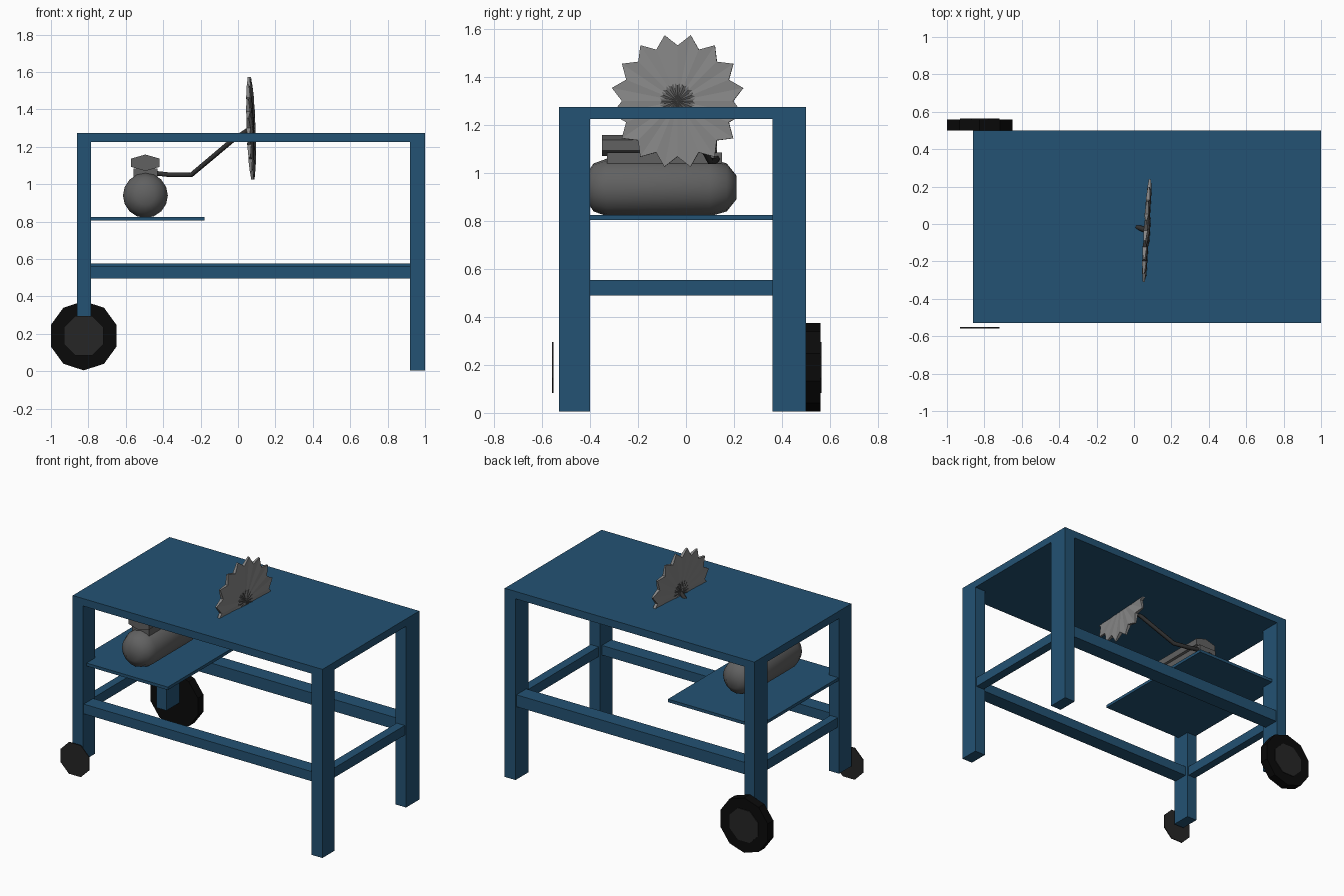
import bpy, bmesh, math
from mathutils import Matrix, Vector

if "Cube" in bpy.data.objects:
    bpy.data.objects.remove(bpy.data.objects["Cube"], do_unlink=True)


def material(name, rgb):
    m = bpy.data.materials.new(name)
    m.use_nodes = True
    m.diffuse_color = (*rgb, 1)
    bsdf = next(n for n in m.node_tree.nodes if n.type == 'BSDF_PRINCIPLED')
    bsdf.inputs["Base Color"].default_value = (*rgb, 1)
    return m


BLUE = material("blue paint", (0.017, 0.085, 0.172))
BLACK = material("black rubber", (0.003, 0.003, 0.003))
HUB = material("dark grey hub", (0.019, 0.019, 0.019))
MOTOR = material("motor grey", (0.12, 0.12, 0.12))
STEEL = material("blade steel", (0.24, 0.24, 0.24))
SHAFT = material("dark shaft", (0.03, 0.03, 0.03))


def finish(name, bm, mat, smooth=None):
    bmesh.ops.recalc_face_normals(bm, faces=bm.faces[:])
    me = bpy.data.meshes.new(name)
    bm.to_mesh(me)
    bm.free()
    me.materials.append(mat)
    ob = bpy.data.objects.new(name, me)
    bpy.context.collection.objects.link(ob)
    if smooth:
        bpy.ops.object.select_all(action='DESELECT')
        ob.select_set(True)
        bpy.context.view_layer.objects.active = ob
        bpy.ops.object.shade_smooth_by_angle(angle=math.radians(smooth))
    return ob


def box(name, x, y, z, mat=BLUE):
    bm = bmesh.new()
    bmesh.ops.create_cube(bm, size=1)
    for v in bm.verts:
        v.co = [lo + (c + 0.5) * (hi - lo) for c, (lo, hi) in zip(v.co, (x, y, z))]
    return finish(name, bm, mat)


def lathe_y(name, profile, x, z, sides, mat, turn=0, smooth=None, squash=1):
    """Rings of (y, radius) along the y axis, capped at both ends."""
    bm = bmesh.new()
    rings = []
    for y, r in profile:
        angles = [turn + math.tau * i / sides for i in range(sides)]
        rings.append([bm.verts.new((x + r * math.cos(a), y, z + squash * r * math.sin(a)))
                      for a in angles])
    for a, b in zip(rings, rings[1:]):
        for i in range(sides):
            j = (i + 1) % sides
            bm.faces.new((a[i], a[j], b[j], b[i]))
    bm.faces.new(rings[0])
    bm.faces.new(rings[-1])
    return finish(name, bm, mat, smooth)


def toothed_disc(name, tip, root, half, mat, teeth=16):
    """Toothed plate with radial ridges, facing +x."""
    bm = bmesh.new()
    front, back = [], []
    for i in range(teeth * 2):
        r = root if i % 2 else tip
        a = math.tau * (i + 1) / (teeth * 2)
        y, z = r * math.cos(a), r * math.sin(a)
        t = half if i % 2 else half * 0.5
        front.append(bm.verts.new((t, y, z)))
        back.append(bm.verts.new((-t, y, z)))
    cf, cb = bm.verts.new((half, 0, 0)), bm.verts.new((-half, 0, 0))
    n = len(front)
    for i in range(n):
        j = (i + 1) % n
        bm.faces.new((front[i], front[j], cf))
        bm.faces.new((back[j], back[i], cb))
        bm.faces.new((front[i], back[i], back[j], front[j]))
    ob = finish(name, bm, mat)
    lean = Vector((1, -0.06, 0.035)).to_track_quat('X', 'Z').to_matrix().to_4x4()
    ob.matrix_world = Matrix.Translation((0.07, -0.035, 1.3)) @ lean
    return ob


# Table top and legs
FRONT, BACK = (-0.53, -0.40), (0.36, 0.50)
RIGHT, LEFT = (-0.86, -0.785), (0.92, 1.0)
box("table_top", (-0.86, 1.0), (-0.53, 0.50), (1.225, 1.275))
for yname, y in (("front", FRONT), ("back", BACK)):
    box(yname + "_left_leg", LEFT, y, (0.005, 1.23))
    box(yname + "_right_leg", RIGHT, y, (0.18, 1.23))

# Lower rails and motor shelf
box("front_rail", (-0.79, 0.925), (-0.52, -0.42), (0.495, 0.56))
box("back_rail", (-0.79, 0.925), (0.385, 0.49), (0.495, 0.575))
box("left_rail", (0.93, 0.99), (-0.405, 0.365), (0.49, 0.555))
box("right_rail", (-0.85, -0.795), (-0.405, 0.365), (0.49, 0.555))
box("motor_shelf", (-0.855, -0.18), (-0.49, 0.45), (0.805, 0.825))

# Wheels
WX, WZ = -0.825, 0.19
lathe_y("back_tyre", [(0.50, 0.185), (0.56, 0.185)], WX, WZ, 10, BLACK, math.pi / 2)
lathe_y("back_hub", [(0.558, 0.115), (0.564, 0.115)], WX, WZ, 8, HUB, math.pi / 8)
lathe_y("front_hub", [(-0.558, 0.115), (-0.552, 0.115)], WX, WZ, 8, HUB, math.pi / 8)

# Motor with its top casing
lathe_y("motor_body", [(-0.42, 0.05), (-0.385, 0.10), (-0.33, 0.12), (0.10, 0.12),
                       (0.17, 0.10), (0.21, 0.05)], -0.495, 0.94, 16, MOTOR, smooth=40)
lathe_y("motor_casing", [(-0.35, 0.088), (0.13, 0.088)], -0.495, 1.115, 6, MOTOR,
        math.pi / 6, squash=0.5)
box("motor_mount", (-0.56, -0.43), (-0.33, 0.15), (1.04, 1.085), MOTOR)

# Bent drive shaft from motor to blade
curve = bpy.data.curves.new("drive_shaft", 'CURVE')
curve.dimensions = '3D'
curve.bevel_depth = 0.014
curve.bevel_resolution = 1
curve.use_fill_caps = True
path = [(-0.45, 0.13, 1.06), (-0.36, 0.12, 1.05), (-0.25, 0.10, 1.05),
        (-0.03, 0.0, 1.235), (0.07, -0.035, 1.3)]
spline = curve.splines.new('POLY')
spline.points.add(len(path) - 1)
for p, co in zip(spline.points, path):
    p.co = (*co, 1)
curve.materials.append(SHAFT)
bpy.context.collection.objects.link(bpy.data.objects.new("drive_shaft", curve))

# Saw blade with a toothed centre plate
toothed_disc("saw_blade", 0.28, 0.232, 0.011, STEEL)
toothed_disc("blade_centre", 0.08, 0.065, 0.015, MOTOR)
